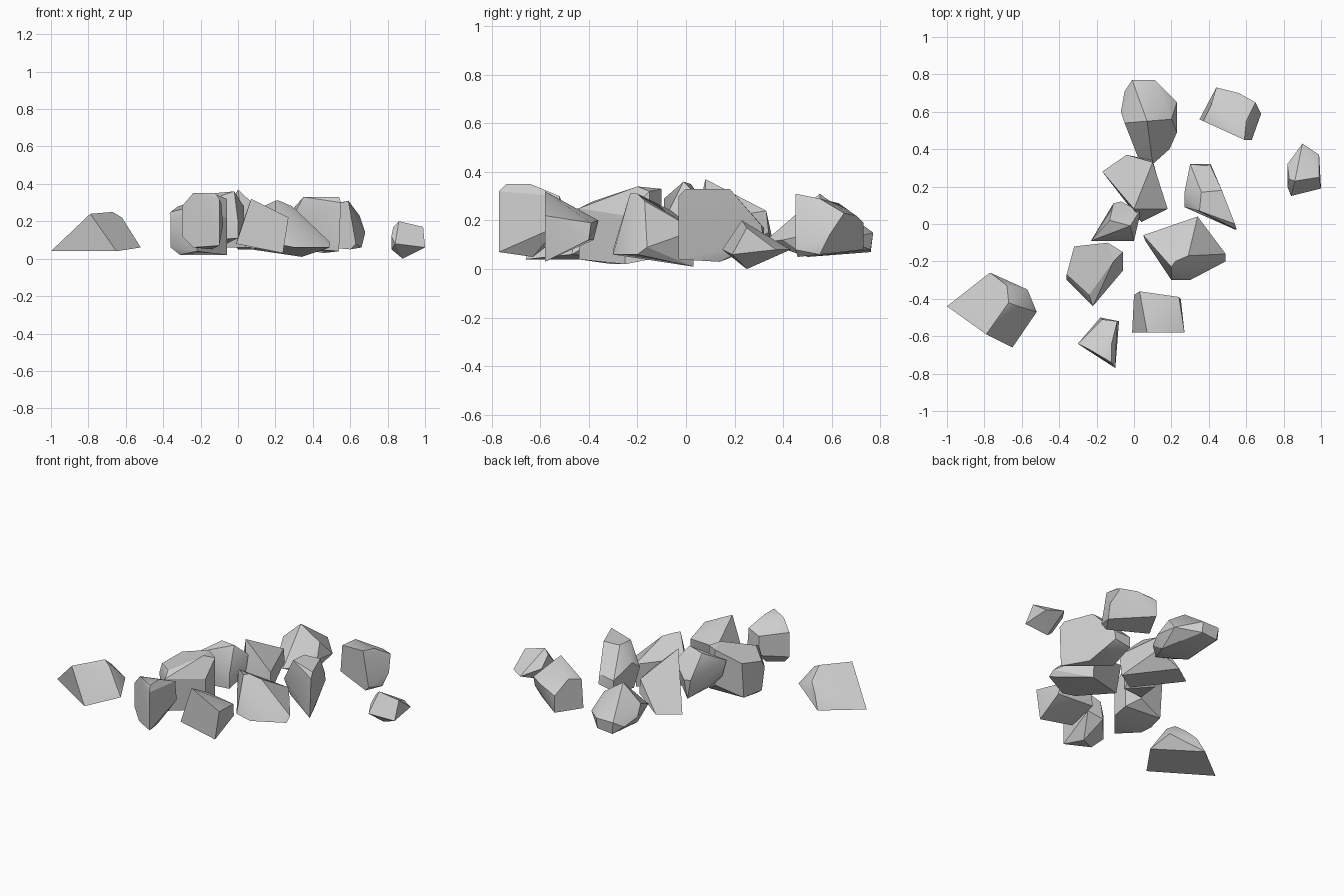
import bpy
import bmesh
import math
from mathutils import Vector

default_cube = bpy.data.objects.get("Cube")
if default_cube:
    bpy.data.objects.remove(default_cube, do_unlink=True)

# One plain stone colour for every boulder
stone = bpy.data.materials.new("stone_grey")
stone.use_nodes = True
stone_colour = (0.62, 0.62, 0.62, 1)
stone.diffuse_color = stone_colour
stone.node_tree.nodes["Principled BSDF"].inputs["Base Color"].default_value = stone_colour

CENTIMETRES = 0.01


def rock(name, crown, girdle, foot):
    """Chisel a convex boulder around its crown, girdle and foot corners."""
    bm = bmesh.new()
    for corner in crown + girdle + foot:
        bm.verts.new(Vector(corner) * CENTIMETRES)
    hull = bmesh.ops.convex_hull(bm, input=bm.verts[:])
    leftovers = {g for g in hull["geom_interior"] + hull["geom_unused"]
                 if isinstance(g, bmesh.types.BMVert)}
    bmesh.ops.delete(bm, geom=list(leftovers), context="VERTS")
    # Merge nearly level triangles into broad chiselled facets
    bmesh.ops.dissolve_limit(bm, angle_limit=math.radians(9),
                             verts=bm.verts[:], edges=bm.edges[:])
    bmesh.ops.recalc_face_normals(bm, faces=bm.faces[:])
    mesh = bpy.data.meshes.new(name)
    bm.to_mesh(mesh)
    bm.free()
    mesh.materials.append(stone)
    boulder = bpy.data.objects.new(name, mesh)
    bpy.context.collection.objects.link(boulder)
    # Soften shallow facet joins, keep hard chipped edges
    bpy.ops.object.select_all(action="DESELECT")
    boulder.select_set(True)
    bpy.context.view_layer.objects.active = boulder
    bpy.ops.object.shade_smooth_by_angle(angle=math.radians(30))
    return boulder


# Front row
rock("wedge_boulder_far_right",
     crown=[(-79, -59, 24), (-68, -33, 18), (-67, -42, 25), (-62, -44, 22)],
     girdle=[(-57, -35, 13), (-73, -29, 13)],
     foot=[(-100, -44, 4), (-65, -66, 4), (-52, -47, 6), (-77, -26, 4)])

rock("upright_boulder_front",
     crown=[(-24, -67, 35), (-12, -74, 35), (-12, -64, 35), (-17, -51, 27), (-9, -52, 30)],
     girdle=[(-30, -64, 28), (-30, -64, 12), (-10, -77, 32), (-18, -50, 15), (-8, -52, 18)],
     foot=[(-10, -77, 7), (-24, -68, 6), (-14, -63, 5)])

rock("slanted_boulder_front",
     crown=[(7, -58, 32), (27, -58, 22)],
     girdle=[(3, -36, 20), (24, -39, 19), (25, -40, 12), (0, -38, 12)],
     foot=[(24, -58, 3), (-1, -58, 8)])

# Middle cluster
rock("broad_boulder_right",
     crown=[(-36, -27, 25), (-32, -12, 28), (-14, -10, 33), (-6, -15, 32),
            (-11, -20, 34), (-24, -38, 28), (-22, -44, 25)],
     girdle=[(-6, -25, 22), (-14, -10, 10), (-36, -30, 20), (-36, -27, 6)],
     foot=[(-6, -15, 4), (-6, -25, 2), (-22, -44, 4), (-31, -30, 2), (-32, -14, 5)])

rock("peaked_boulder_left",
     crown=[(20, -23, 31), (22, -20, 31), (29, -17, 28)],
     girdle=[(5, -6, 24), (6, -9, 22), (34, 4, 16), (49, -16, 9)],
     foot=[(49, -20, 6), (30, -30, 6), (20, -30, 8), (34, 3, 1), (7, -8, 5)])

rock("small_boulder_centre",
     crown=[(-13, 2, 35), (-2, -1, 36), (3, 7, 28), (-23, -9, 29)],
     girdle=[(0, -9, 20), (3, 4, 28), (-11, 11, 20), (-7, 12, 20)],
     foot=[(-20, -9, 18), (0, -9, 11), (-13, -9, 10), (3, 4, 17), (-8, 10, 7)])

rock("ridged_boulder_centre",
     crown=[(0, 8, 37), (10, 33, 24)],
     girdle=[(18, 8, 20), (10, 34, 15)],
     foot=[(4, 1, 6), (17, 9, 6), (-17, 28, 6), (-4, 37, 6)])

rock("slab_boulder_left",
     crown=[(54, 0, 33), (47, 18, 33), (36, 17, 33), (35, 7, 33)],
     girdle=[(55, -3, 30), (41, 31, 18), (41, 32, 12), (27, 9, 18), (27, 17, 24), (30, 32, 17)],
     foot=[(54, -3, 4), (46, 14, 3), (28, 14, 6), (30, 32, 10)])

# Back row
rock("tall_boulder_back",
     crown=[(7, 55, 31), (20, 56, 22), (-5, 54, 20)],
     girdle=[(-1, 77, 15), (11, 77, 15), (23, 65, 12), (23, 49, 14), (19, 40, 12),
             (10, 32, 11), (2, 36, 11), (-7, 60, 14), (-5, 71, 11)],
     foot=[(0, 76, 7), (11, 76, 8), (20, 50, 5), (0, 50, 5)])

rock("faceted_boulder_back_left",
     crown=[(60, 55, 29), (59, 45, 31), (41, 63, 27), (37, 55, 25)],
     girdle=[(44, 73, 19), (56, 70, 22), (65, 65, 23), (68, 59, 14)],
     foot=[(63, 45, 8), (35, 56, 7), (44, 73, 8), (66, 55, 6), (60, 46, 5)])

rock("pebble_far_left",
     crown=[(86, 23, 20), (99, 25, 17), (83, 24, 17)],
     girdle=[(82, 32, 11), (82, 20, 12), (90, 43, 8), (99, 37, 8)],
     foot=[(84, 15, 8), (100, 19, 6), (88, 25, 0), (82, 22, 5)])
